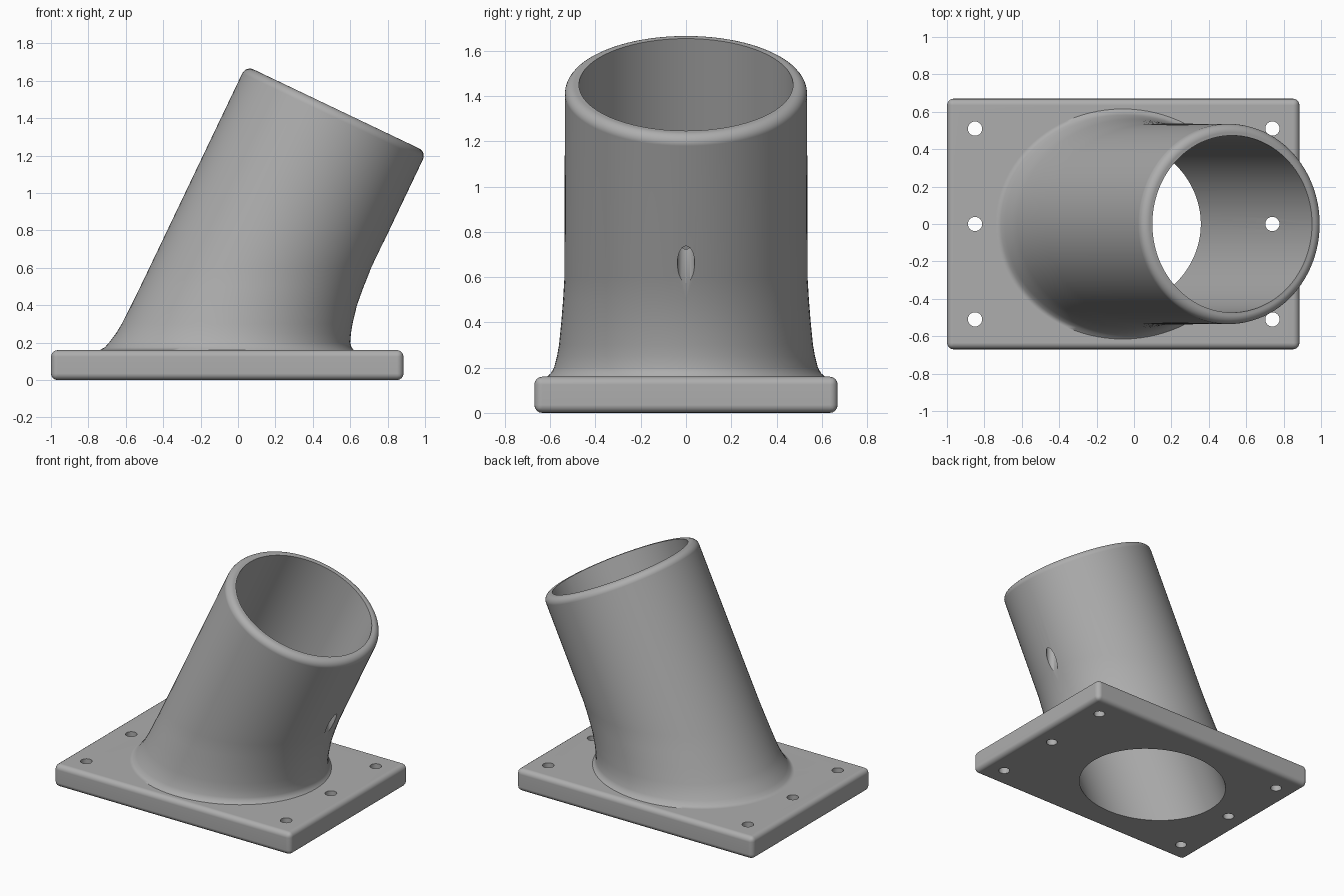
import bpy, bmesh, math
from mathutils import Vector, Matrix

cube = bpy.data.objects.get("Cube")
if cube:
    bpy.data.objects.remove(cube, do_unlink=True)

TILT = math.radians(25.5)
AXIS = Vector((math.sin(TILT), 0, math.cos(TILT)))
SIDE = Vector((math.cos(TILT), 0, -math.sin(TILT)))
RIM = Vector((0.525, 0, 1.45))       # centre of the open end
OUTER, BORE = 0.535, 0.473
SEGS = 96

grey = bpy.data.materials.new("plain grey")
grey.use_nodes = True
colour = (0.42, 0.42, 0.42, 1)
grey.diffuse_color = colour
grey.node_tree.nodes["Principled BSDF"].inputs["Base Color"].default_value = colour


def make_object(name, bm):
    bmesh.ops.recalc_face_normals(bm, faces=bm.faces)
    mesh = bpy.data.meshes.new(name)
    bm.to_mesh(mesh)
    bm.free()
    mesh.materials.append(grey)
    obj = bpy.data.objects.new(name, mesh)
    bpy.context.collection.objects.link(obj)
    return obj


def loft(name, rings):
    """Skin (centre, x vector, y radius) rings and cap both ends."""
    bm = bmesh.new()
    loops = []
    for centre, across, depth in rings:
        angles = [math.tau * i / SEGS for i in range(SEGS)]
        loops.append([bm.verts.new(centre + across * math.cos(a)
                                   + Vector((0, depth * math.sin(a), 0))) for a in angles])
    for low, high in zip(loops, loops[1:]):
        for i in range(SEGS):
            j = (i + 1) % SEGS
            bm.faces.new((low[i], low[j], high[j], high[i]))
    bm.faces.new(loops[0][::-1])
    bm.faces.new(loops[-1])
    return make_object(name, bm)


def apply_boolean(target, cutter, operation):
    mod = target.modifiers.new(operation, 'BOOLEAN')
    mod.operation, mod.solver, mod.object = operation, 'EXACT', cutter
    bpy.context.view_layer.objects.active = target
    bpy.ops.object.modifier_apply(modifier=mod.name)
    bpy.data.objects.remove(cutter, do_unlink=True)


# Rounded base plate
bm = bmesh.new()
bmesh.ops.create_cube(bm, size=1, matrix=Matrix.Translation((-0.0575, 0, 0.08))
                      @ Matrix.Diagonal((1.885, 1.34, 0.16, 1)))
bmesh.ops.bevel(bm, geom=bm.edges[:], offset=0.035, segments=4, profile=0.5, affect='EDGES')
body = make_object("angled_tube_flange", bm)

# Flared foot: height, left x, right x, half depth
foot = [(0.1, -0.75, 0.625, 0.62), (0.16, -0.74, 0.62, 0.615), (0.175, -0.712, 0.607, 0.597),
        (0.2, -0.69, 0.60, 0.583), (0.25, -0.652, 0.604, 0.57), (0.3, -0.622, 0.612, 0.561),
        (0.4, -0.571, 0.636, 0.551), (0.5, -0.522, 0.672, 0.543), (0.6, -0.474, 0.713, 0.537)]
rings = [(Vector(((l + r) / 2, 0, z)), Vector(((r - l) / 2, 0, 0)), d) for z, l, r, d in foot]

# Tilted tube ending in a rounded rim
ROUND = 0.045
for i in range(7):
    a = math.radians(15 * i)
    radius = OUTER - ROUND * (1 - math.cos(a))
    centre = RIM - AXIS * ROUND * (1 - math.sin(a))
    rings.append((centre, SIDE * radius, radius))
apply_boolean(body, loft("tube", rings), 'UNION')

# Through bore along the tube axis
bore = [(RIM + AXIS * t, SIDE * BORE, BORE) for t in (-2.2, 0.3)]
apply_boolean(body, loft("bore_cutter", bore), 'DIFFERENCE')

# Vertical screw holes; the middle one also pierces the overhanging tube wall
for x in (-0.85, 0.74):
    for y in (-0.51, 0, 0.51):
        drill = [(Vector((x, y, z)), Vector((0.038, 0, 0)), 0.038) for z in (-0.1, 1.05)]
        apply_boolean(body, loft("drill_cutter", drill), 'DIFFERENCE')

# Smooth curved surfaces, keep cut edges crisp
bpy.ops.object.select_all(action='DESELECT')
body.select_set(True)
bpy.context.view_layer.objects.active = body
bpy.ops.object.shade_smooth_by_angle(angle=math.radians(35))
weighted = body.modifiers.new("weighted_normals", 'WEIGHTED_NORMAL')
weighted.keep_sharp = True
